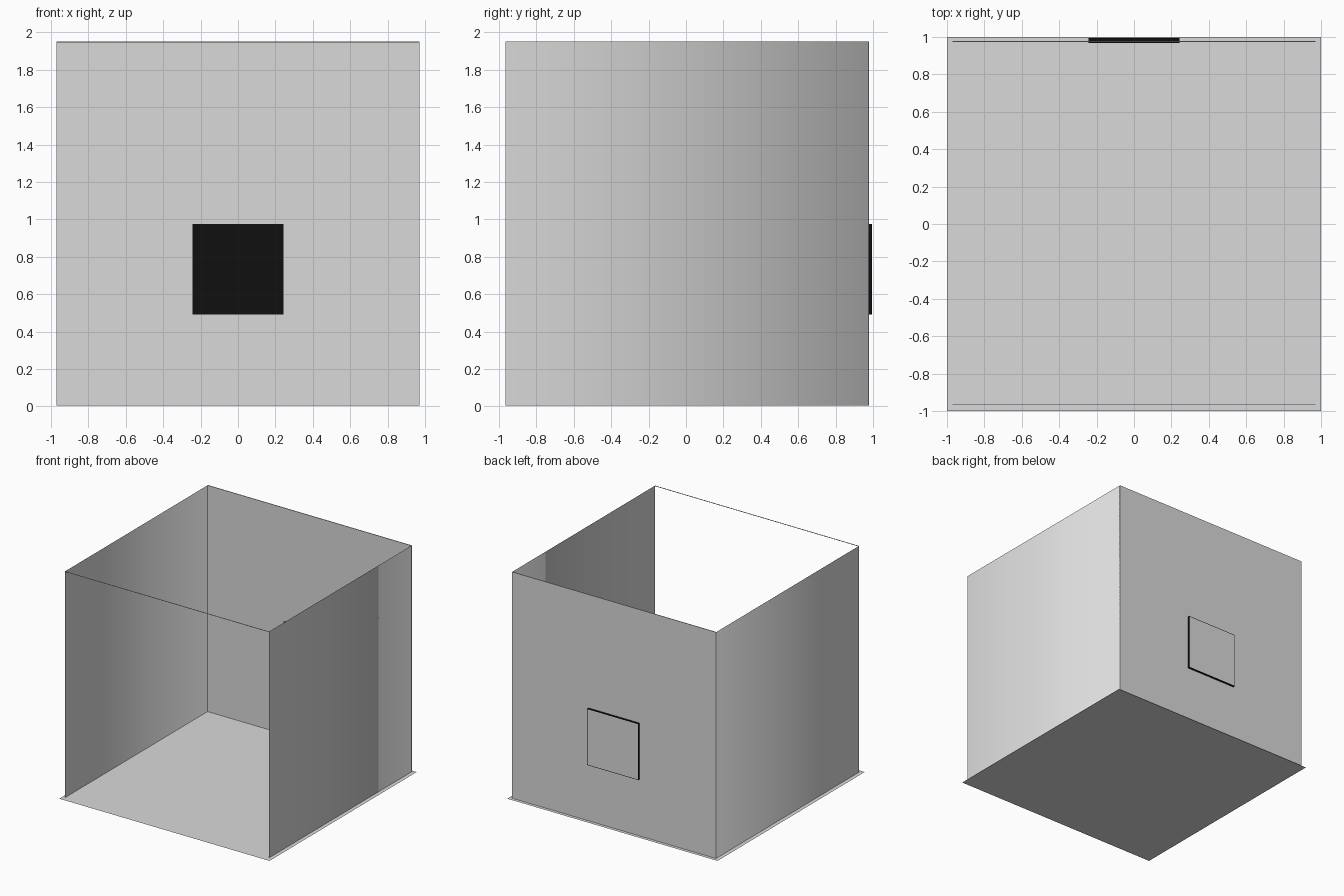
import bpy
import bmesh

old = bpy.data.objects.get("Cube")
if old:
    bpy.data.objects.remove(old, do_unlink=True)

HALF = 0.97      # half width of the walls
BACK = 0.978     # back plane
FRONT = -0.966   # front opening
BASE = 0.004
TOP = 1.95


def material(name, value):
    mat = bpy.data.materials.new(name)
    mat.use_nodes = True
    color = (value, value, value, 1)
    mat.diffuse_color = color
    mat.node_tree.nodes["Principled BSDF"].inputs["Base Color"].default_value = color
    return mat


grey = material("light_grey", 0.7)
black = material("black", 0.005)


def finish(name, bm, *mats):
    mesh = bpy.data.meshes.new(name)
    bm.to_mesh(mesh)
    bm.free()
    for mat in mats:
        mesh.materials.append(mat)
    obj = bpy.data.objects.new(name, mesh)
    bpy.context.collection.objects.link(obj)
    return obj


def box(low, high):
    bm = bmesh.new()
    bmesh.ops.create_cube(bm, size=1)
    for v in bm.verts:
        v.co = [(a + b) / 2 + c * (b - a) for a, b, c in zip(low, high, v.co)]
    return bm


# Thin floor sheet, a little wider than the walls
bm = bmesh.new()
bmesh.ops.create_grid(bm, x_segments=1, y_segments=1, size=1)
finish("floor", bm, grey)


# Side walls: a sheet that turns a smooth corner into the back panel
def side_wall(name, side):
    bm = bmesh.new()
    path = [(HALF, FRONT), (HALF, BACK - 0.003), (HALF - 0.01, BACK - 0.003)]
    columns = [[bm.verts.new((side * x, y, z)) for z in (BASE, TOP)] for x, y in path]
    for a, b in zip(columns, columns[1:]):
        loop = [a[0], b[0], b[1], a[1]]
        face = bm.faces.new(loop if side > 0 else loop[::-1])
        face.smooth = True
    finish(name, bm, grey)


side_wall("left_wall", 1)
side_wall("right_wall", -1)

# Flat back panel and the slim bar across the open front
finish("back_wall", box((-HALF, BACK - 0.006, BASE), (HALF, BACK, TOP)), grey)
finish("front_top_bar", box((-HALF, FRONT, TOP - 0.004), (HALF, FRONT + 0.004, TOP)), grey)

# Square hatch set through the back wall, with a grey outer face
bm = box((-0.243, 0.968, 0.49), (0.243, 0.995, 0.975))
outer = [f for f in bm.faces if f.normal.y > 0.5 or f.calc_center_median().y > 0.99]
bmesh.ops.inset_region(bm, faces=outer, thickness=0.004, use_even_offset=True)
for f in outer:
    f.material_index = 1
finish("back_hatch", bm, black, grey)
